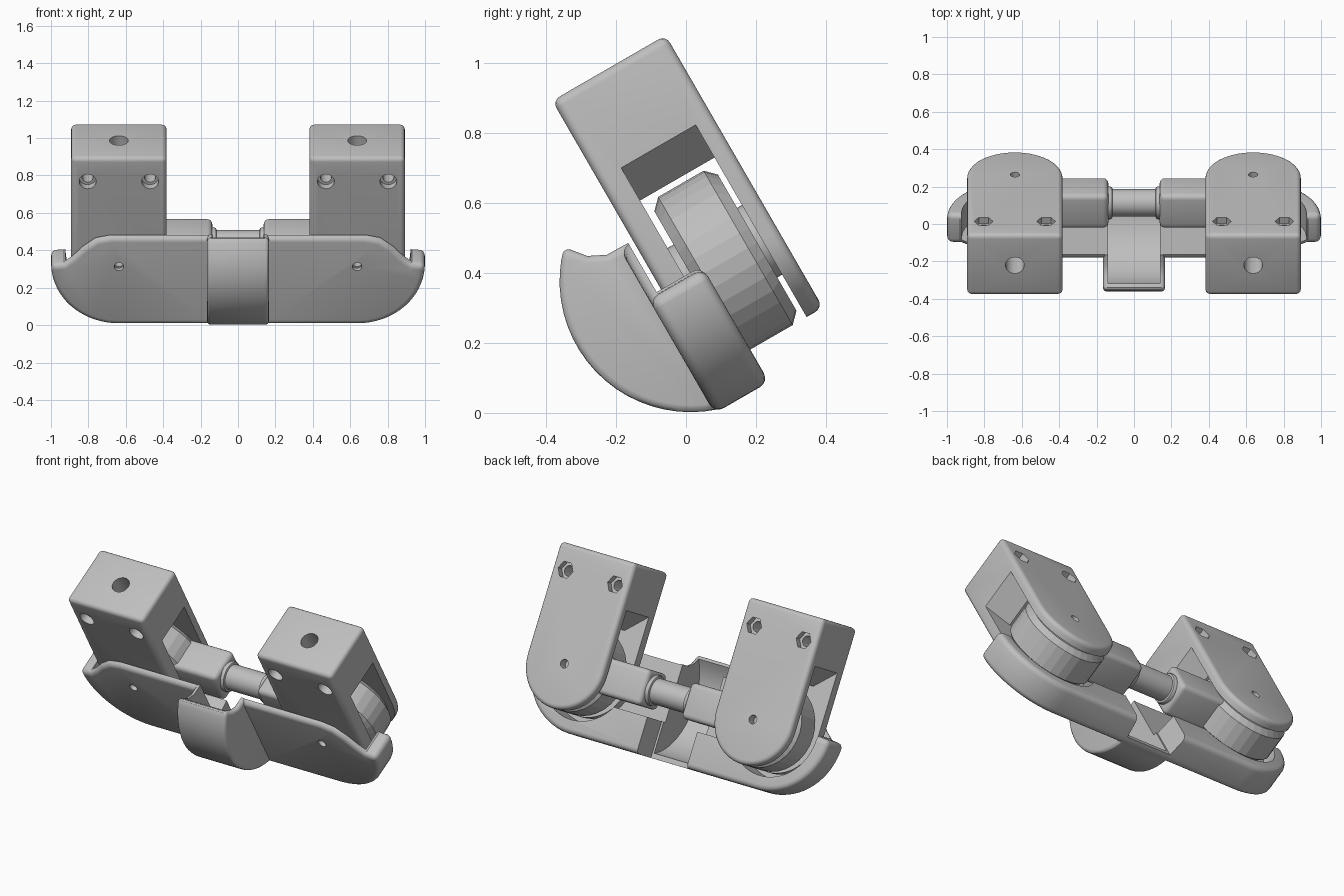
import bpy, bmesh, math
from mathutils import Matrix

if "Cube" in bpy.data.objects:
    bpy.data.objects.remove(bpy.data.objects["Cube"])

grey = bpy.data.materials.new("plain grey")
grey.use_nodes = True
colour = (0.52, 0.52, 0.52, 1)
grey.diffuse_color = colour
grey.node_tree.nodes["Principled BSDF"].inputs["Base Color"].default_value = colour

# Everything is made upright, then leaned back by this turn
LEAN = Matrix.Rotation(math.radians(30), 4, "X")
PIVOT_X, PIVOT_Z, AXLE_Y = 0.637, 0.32, 0.315


def arc(cx, cy, r, start, end, steps):
    angles = [math.radians(start + (end - start) * i / steps) for i in range(steps + 1)]
    return [(cx + r * math.cos(a), cy + r * math.sin(a)) for a in angles]


def circle(cx, cy, r, sides=32):
    return arc(cx, cy, r, 0, 360, sides)[:-1]


def rect(x0, y0, x1, y1):
    return [(x0, y0), (x1, y0), (x1, y1), (x0, y1)]


def mirrored(half):
    """Close a right-half outline with its mirror image."""
    return half + [(-x, y) for x, y in reversed(half)]


def prism(name, points, axis, lo, hi):
    """Extrude an outline along one axis."""
    place = {"x": lambda a, b, t: (t, a, b),
             "y": lambda a, b, t: (a, t, b),
             "z": lambda a, b, t: (a, b, t)}[axis]
    bm = bmesh.new()
    rings = [[bm.verts.new(place(a, b, t)) for a, b in points] for t in (lo, hi)]
    for ring in rings:
        bm.faces.new(ring)
    n = len(points)
    for i in range(n):
        j = (i + 1) % n
        bm.faces.new((rings[0][i], rings[0][j], rings[1][j], rings[1][i]))
    bmesh.ops.recalc_face_normals(bm, faces=bm.faces)
    mesh = bpy.data.meshes.new(name)
    bm.to_mesh(mesh)
    bm.free()
    mesh.materials.append(grey)
    obj = bpy.data.objects.new(name, mesh)
    bpy.context.collection.objects.link(obj)
    return obj


def bake(obj):
    graph = bpy.context.evaluated_depsgraph_get()
    mesh = bpy.data.meshes.new_from_object(obj.evaluated_get(graph))
    obj.modifiers.clear()
    obj.data = mesh


def bevel(obj, width, segments=4, limit=45):
    mod = obj.modifiers.new("bevel", "BEVEL")
    mod.width, mod.segments = width, segments
    mod.limit_method, mod.angle_limit = "ANGLE", math.radians(limit)
    mod.use_clamp_overlap = False
    bake(obj)


def combine(obj, tool, operation="DIFFERENCE"):
    mod = obj.modifiers.new("combine", "BOOLEAN")
    mod.operation, mod.object, mod.solver = operation, tool, "EXACT"
    bake(obj)
    bpy.data.objects.remove(tool)


def cut(obj, points, axis, lo, hi):
    combine(obj, prism("cutter", points, axis, lo, hi))


def finish(obj, smooth=True):
    obj.data.transform(LEAN)
    if smooth:
        bpy.ops.object.select_all(action="DESELECT")
        obj.select_set(True)
        bpy.context.view_layer.objects.active = obj
        bpy.ops.object.shade_smooth_by_angle(angle=math.radians(30))


# Foot tray with rounded ends and a dipping front wall
outline = arc(PIVOT_X, PIVOT_Z, 0.362, -90, 2, 18)
outline += [(0.93, 0.335), (0.88, 0.375), (0.83, 0.43), (0.76, 0.483), (0.68, 0.5)]
tray = prism("foot_tray", mirrored(outline), "y", 0.07, 0.25)
bevel(tray, 0.03)

# Round guard bulging from the middle of the tray
guard = arc(0.2, PIVOT_Z, 0.375, 252, 135, 20)
guard += [(-0.02, 0.53), (0.03, 0.505), (0.15, 0.503), (0.15, -0.03)]
bulge = prism("guard", guard, "x", -0.165, 0.165)
bevel(bulge, 0.02, 3)
combine(tray, bulge, "UNION")

# Hollows: wheel wells, middle gap, guard interior, pin holes
well = [(0, 0.17)] + arc(PIVOT_X, PIVOT_Z, 0.285, 212, 360, 24) + [(0.922, 0.8), (0, 0.8)]
cut(tray, mirrored(well[1:-1]), "y", 0.1, 0.5)
cut(tray, [(-0.15, 0.12), (0.15, 0.12), (0.19, 0.4), (-0.19, 0.4)], "z", -0.2, 0.7)
cut(tray, circle(0.2, PIVOT_Z, 0.342, 48), "x", -0.138, 0.138)
for side in (-1, 1):
    cut(tray, circle(side * PIVOT_X, PIVOT_Z, 0.025, 20), "y", 0, 0.2)
finish(tray)

for side, label in ((-1, "right"), (1, "left")):
    px = side * PIVOT_X

    # Fork block with a rounded lower end
    body = arc(px, PIVOT_Z, 0.255, 180, 360, 28)
    body += [(px + 0.255, 0.965), (px - 0.255, 0.965)]
    fork = prism(label + "_fork", body, "y", 0.115, 0.49)
    bevel(fork, 0.025)
    slot = [(px - 0.4, -0.1), (px + 0.4, -0.1), (px + 0.4, 0.7), (px + 0.255, 0.7),
            (px + 0.13, 0.592), (px - 0.13, 0.592), (px - 0.255, 0.7), (px - 0.4, 0.7)]
    cut(fork, slot, "y", 0.19, 0.436)
    cut(fork, circle(px, 0.302, 0.05), "z", 0.5, 1.1)
    cut(fork, circle(px, PIVOT_Z, 0.025, 20), "y", 0, 0.6)
    for dx in (-0.167, 0.167):
        cut(fork, circle(px + dx, 0.82, 0.03, 20), "y", 0, 0.6)
        cut(fork, circle(px + dx, 0.82, 0.045, 24), "y", 0, 0.16)
        cut(fork, circle(px + dx, 0.82, 0.05, 6), "y", 0.45, 0.6)
    finish(fork)

    # Pivot disc and its washers
    disc = prism(label + "_pivot_disc", circle(px, PIVOT_Z, 0.255), "y", 0.21, 0.42)
    bevel(disc, 0.03, 1)
    finish(disc, smooth=False)
    for lo, hi, place in ((0.19, 0.21, "front"), (0.42, 0.436, "back")):
        washer = prism(label + "_" + place + "_washer", circle(px, PIVOT_Z, 0.115), "y", lo, hi)
        finish(washer)

    # Square arm reaching inward from the disc
    ends = sorted((side * 0.137, side * 0.6))
    arm = prism(label + "_arm", rect(AXLE_Y - 0.104, PIVOT_Z - 0.104,
                                     AXLE_Y + 0.104, PIVOT_Z + 0.104), "x", *ends)
    bevel(arm, 0.028)
    finish(arm)

    # Collar where the shaft enters the arm
    ends = sorted((side * 0.115, side * 0.16))
    collar = prism(label + "_collar", circle(AXLE_Y, PIVOT_Z, 0.088), "x", *ends)
    bevel(collar, 0.012, 2)
    finish(collar)

# Connecting shaft
shaft = prism("shaft", circle(AXLE_Y, PIVOT_Z, 0.074, 40), "x", -0.2, 0.2)
finish(shaft)
